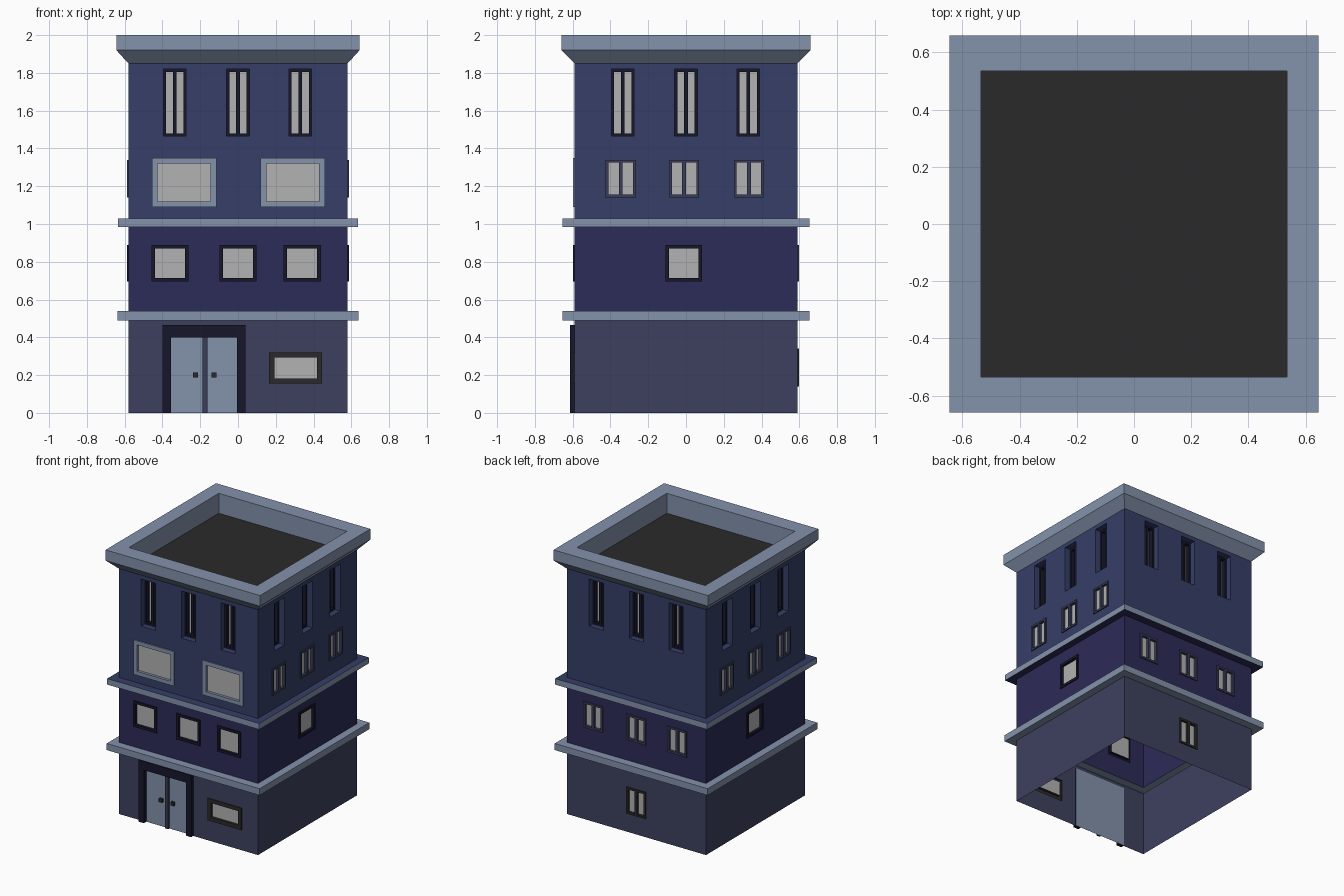
import bpy
from math import pi
from mathutils import Matrix, Vector

if "Cube" in bpy.data.objects:
    bpy.data.objects.remove(bpy.data.objects["Cube"])

HX, HY = 0.58, 0.59          # half sizes of the tower walls
FRONT, RIGHT, BACK, LEFT = range(4)


def mat(name, rgb):
    m = bpy.data.materials.new(name)
    m.diffuse_color = [(c / 255 / 12.92) if c < 11 else ((c / 255 + 0.055) / 1.055) ** 2.4
                       for c in rgb] + [1]
    m.use_nodes = True
    m.node_tree.nodes["Principled BSDF"].inputs["Base Color"].default_value = m.diffuse_color
    return m


stone = mat("pale_blue", (132, 146, 171))
slate = mat("slate_wall", (61, 64, 94))
indigo = mat("indigo_wall", (44, 43, 88))
navy = mat("navy_wall", (54, 62, 103))
dark = mat("dark_frame", (22, 22, 43))
steel = mat("steel_frame", (56, 60, 88))
coal = mat("charcoal", (42, 42, 42))
glass = mat("glass", (178, 178, 178))


def build(name, quads):
    """Object from a list of (four points, material)."""
    verts, faces, mats, index = [], [], [], []
    for pts, m in quads:
        n = len(verts)
        verts += [tuple(p) for p in pts]
        faces.append(range(n, n + 4))
        if m not in mats:
            mats.append(m)
        index.append(mats.index(m))
    me = bpy.data.meshes.new(name)
    me.from_pydata(verts, [], [list(f) for f in faces])
    for m in mats:
        me.materials.append(m)
    for p, i in zip(me.polygons, index):
        p.material_index = i
    import bmesh
    bm = bmesh.new()
    bm.from_mesh(me)
    bmesh.ops.remove_doubles(bm, verts=bm.verts, dist=1e-5)
    bm.to_mesh(me)
    bm.free()
    ob = bpy.data.objects.new(name, me)
    bpy.context.collection.objects.link(ob)


def at(side, u, d, z):
    """Point on a side: u to the right, d outward from the wall, z up."""
    dist = (HY if side % 2 == 0 else HX) + d
    return Matrix.Rotation(side * pi / 2, 3, 'Z') @ Vector((u, -dist, z))


def corners(r):
    u0, u1, z0, z1 = r
    return [(u0, z0), (u1, z0), (u1, z1), (u0, z1)]


def panel(side, r, d, m, holes=()):
    """Flat rectangle with rectangular holes."""
    us = sorted({r[0], r[1], *[v for h in holes for v in h[:2]]})
    zs = sorted({r[2], r[3], *[v for h in holes for v in h[2:]]})
    out = []
    for a, b in zip(us, us[1:]):
        for c, e in zip(zs, zs[1:]):
            mu, mz = (a + b) / 2, (c + e) / 2
            if not any(h[0] < mu < h[1] and h[2] < mz < h[3] for h in holes):
                out.append(([at(side, u, d, z) for u, z in corners((a, b, c, e))], m))
    return out


def tube(side, r, d0, d1, m):
    """Four walls joining a rectangle at depth d0 to depth d1."""
    k = corners(r)
    return [([at(side, *p) for p in ((a[0], d0, a[1]), (b[0], d0, b[1]),
                                     (b[0], d1, b[1]), (a[0], d1, a[1]))], m)
            for a, b in zip(k, k[1:] + k[:1])]


def box(side, r, d0, d1, m):
    return tube(side, r, d0, d1, m) + panel(side, r, d1, m)


holes = {}


def window(name, side, u, z0, z1, w, border, frame, panes=1, proud=0.008,
           depth=0.012, reveal=None, bar=0.02):
    r = (u - w / 2, u + w / 2, z0, z1)
    holes.setdefault(side, []).append(r)
    pw = (w - 2 * border - (panes - 1) * bar) / panes
    lights = []
    for i in range(panes):
        a = r[0] + border + i * (pw + bar)
        lights.append((a, a + pw, z0 + border, z1 - border))
    quads = tube(side, r, 0, proud, reveal or frame) + panel(side, r, proud, frame, lights)
    for p in lights:
        quads += tube(side, p, proud, -depth, frame) + panel(side, p, -depth, glass)
    build(name, quads)


# windows
for side, label in enumerate(("front", "right", "back", "left")):
    for i, u in enumerate((-0.335, 0, 0.33)):
        window(f"{label}_tall_window_{i}", side, u, 1.465, 1.82, 0.12, 0.014, dark,
               2, -0.045, 0.08, navy)
for side, label in ((RIGHT, "right"), (LEFT, "left")):
    for i, u in enumerate((-0.345, -0.01, 0.333)):
        window(f"{label}_double_window_{i}", side, u, 1.14, 1.34, 0.16, 0.015, steel, 2)
    window(f"{label}_middle_window", side, -0.012, 0.695, 0.89, 0.195, 0.019, dark)
for i, u in enumerate((-0.36, 0, 0.34)):
    window(f"front_middle_window_{i}", FRONT, u, 0.695, 0.89, 0.197, 0.019, dark)
    window(f"back_double_window_{i}", BACK, u, 0.695, 0.89, 0.16, 0.015, steel, 2)
for i, u in enumerate((-0.285, 0.29)):
    window(f"front_wide_window_{i}", FRONT, u, 1.09, 1.35, 0.34, 0.03, stone)
window("front_ground_window", FRONT, 0.305, 0.155, 0.32, 0.28, 0.028, coal)
window("back_ground_window", BACK, 0, 0.14, 0.34, 0.16, 0.015, coal, 2)

# double door with frame, centre bar and handles
door = (-0.4, 0.04, 0, 0.465)
holes[FRONT].append(door)
build("door_panels", panel(FRONT, door, -0.005, stone))
build("door_frame", box(FRONT, (-0.4, -0.355, 0, 0.465), -0.005, 0.025, dark)
      + box(FRONT, (-0.005, 0.04, 0, 0.465), -0.005, 0.025, dark)
      + box(FRONT, (-0.355, -0.005, 0.4, 0.465), -0.005, 0.025, dark))
build("door_centre_bar", box(FRONT, (-0.188, -0.162, 0, 0.4), -0.005, 0.01, steel))
for i, u in enumerate((-0.225, -0.128)):
    build(f"door_handle_{i}", box(FRONT, (u - .013, u + .013, .187, .213), -0.005, 0.015, coal))

# storey walls, hollow and open below
for name, z0, z1, m in (("ground_wall", 0, 0.49, slate), ("middle_wall", 0.54, 0.99, indigo),
                        ("upper_wall", 1.03, 1.85, navy)):
    quads = []
    for side in range(4):
        h = HX if side % 2 == 0 else HY
        cut = [r for r in holes[side] if z0 <= r[2] and r[3] <= z1]
        quads += panel(side, (-h, h, z0, z1), 0, m, cut)
    build(name, quads)


def band(name, profile, mats, cap=None):
    """Rectangular rings (half x, half y, z) joined from one to the next."""
    loops = [[(-x, -y, z), (x, -y, z), (x, y, z), (-x, y, z)] for x, y, z in profile]
    quads = []
    for lo, hi, m in zip(loops, loops[1:], mats):
        for i in range(4):
            j = (i + 1) % 4
            quads.append(([lo[i], lo[j], hi[j], hi[i]], m))
    if cap:
        quads.append((loops[-1], cap))
    build(name, quads)


# ledges between storeys, cornice with sunken roof
band("lower_ledge", [(HX, HY, .49), (.638, .653, .49), (.638, .653, .54), (HX, HY, .54)],
     [stone] * 3)
band("upper_ledge", [(HX, HY, .985), (.634, .653, .985), (.634, .653, 1.03), (HX, HY, 1.03)],
     [indigo, stone, navy])
band("cornice_and_roof", [(HX, HY, 1.85), (.644, .658, 1.92), (.644, .658, 2),
                          (.535, .535, 2), (.535, .535, 1.85)], [stone] * 4, coal)
